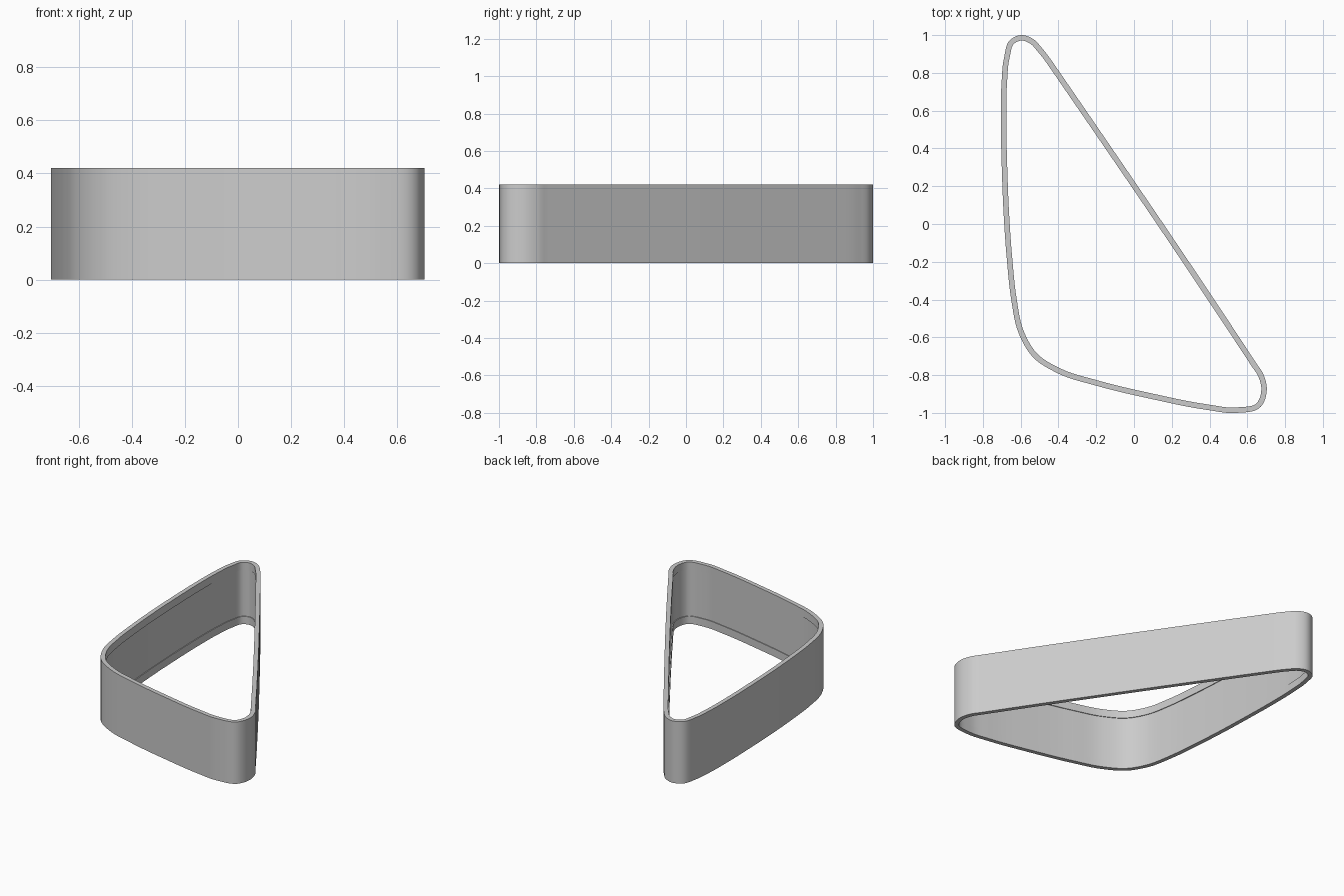
import bpy, bmesh
from mathutils import Vector
from mathutils.geometry import interpolate_bezier

cube = bpy.data.objects.get("Cube")
if cube:
    bpy.data.objects.remove(cube, do_unlink=True)

HEIGHT, LIP = 0.42, 0.052
WALL, LIP_WALL = 0.024, 0.029   # the middle is slightly recessed between two lips

# Outer outline of the rounded triangle, counterclockwise from the rear tip
OUTLINE = [Vector((x, y, 0)) for x, y in (
    (-.60, 1), (-.655, .975), (-.688, .88), (-.701, .75), (-.705, .55), (-.70, .3),
    (-.69, .05), (-.672, -.2), (-.65, -.4), (-.61, -.58), (-.535, -.705),
    (-.40, -.792), (-.2, -.856), (.1, -.928), (.38, -.983), (.54, -1), (.672, -.967),
    (.703, -.88), (.682, -.79), (.648, -.738), (-.374, .775), (-.405, .82),
    (-.482, .925), (-.535, .98))]


def smooth_loop(points, steps=6):
    """Closed smooth curve through the points."""
    n = len(points)
    tangents = []
    for i, p in enumerate(points):
        a, b = p - points[i - 1], points[(i + 1) % n] - p
        tangents.append((a / a.length_squared + b / b.length_squared).normalized())
    loop = []
    for i, p in enumerate(points):
        j = (i + 1) % n
        reach = (points[j] - p).length / 3
        loop += interpolate_bezier(p, p + tangents[i] * reach,
                                   points[j] - tangents[j] * reach, points[j], steps + 1)[:-1]
    return loop


def inset(loop, distance):
    """Move a counterclockwise loop inward."""
    result = []
    for i, p in enumerate(loop):
        t = (loop[(i + 1) % len(loop)] - loop[i - 1]).normalized()
        result.append(p + Vector((-t.y, t.x, 0)) * distance)
    return result


# Wall cross-section as (inward depth, height), swept round the outline
SECTION = [(0, 0), (0, HEIGHT), (LIP_WALL, HEIGHT), (LIP_WALL, HEIGHT - LIP),
           (WALL, HEIGHT - LIP), (WALL, LIP), (LIP_WALL, LIP), (LIP_WALL, 0)]

outer = smooth_loop(OUTLINE)
bm = bmesh.new()
rings = [[bm.verts.new((p.x, p.y, z)) for p in inset(outer, depth)]
         for depth, z in SECTION]
for k, ring in enumerate(rings):
    following = rings[(k + 1) % len(rings)]
    for i in range(len(ring)):
        j = (i + 1) % len(ring)
        bm.faces.new((ring[i], ring[j], following[j], following[i]))
bmesh.ops.recalc_face_normals(bm, faces=bm.faces)
mesh = bpy.data.meshes.new("triangular_band")
bm.to_mesh(mesh)
bm.free()

band = bpy.data.objects.new("triangular_band", mesh)
bpy.context.collection.objects.link(band)

# Plain grey finish
grey = bpy.data.materials.new("light_grey")
grey.use_nodes = True
colour = (0.6, 0.6, 0.6, 1)
grey.diffuse_color = colour
for node in grey.node_tree.nodes:
    if node.type == 'BSDF_PRINCIPLED':
        node.inputs["Base Color"].default_value = colour
mesh.materials.append(grey)

bpy.ops.object.select_all(action='DESELECT')
band.select_set(True)
bpy.context.view_layer.objects.active = band
bpy.ops.object.shade_smooth_by_angle(angle=0.6)
